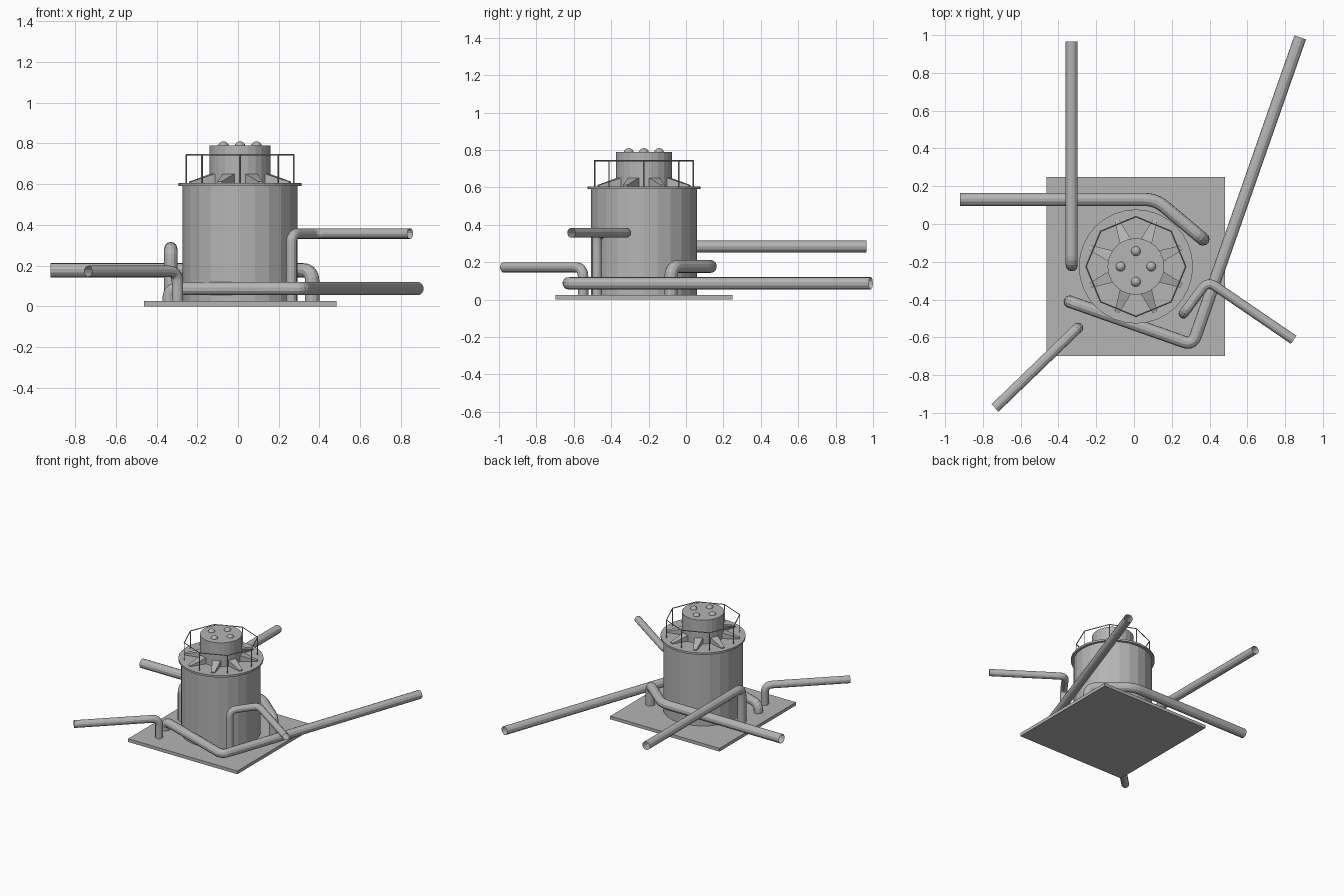
import bpy, bmesh, math
from mathutils import Vector, Matrix

if "Cube" in bpy.data.objects:
    bpy.data.objects.remove(bpy.data.objects["Cube"])

CX, CY = 0.01, -0.225          # tank axis
PLATE_TOP = 0.025

grey = bpy.data.materials.new("plain grey")
grey.diffuse_color = (0.46, 0.46, 0.46, 1)
grey.use_nodes = True
grey.node_tree.nodes["Principled BSDF"].inputs["Base Color"].default_value = grey.diffuse_color


def add_mesh(name, bm):
    bmesh.ops.recalc_face_normals(bm, faces=bm.faces)
    me = bpy.data.meshes.new(name)
    bm.to_mesh(me)
    bm.free()
    me.materials.append(grey)
    ob = bpy.data.objects.new(name, me)
    bpy.context.collection.objects.link(ob)
    return ob


def cylinder(name, r, z0, z1, sides):
    bm = bmesh.new()
    bmesh.ops.create_cone(bm, cap_ends=True, segments=sides, radius1=r, radius2=r, depth=z1 - z0,
                          matrix=Matrix.Translation((CX, CY, (z0 + z1) / 2)))
    return add_mesh(name, bm)


def fillet(points, bend, steps=5):
    """Round the inner corners of a polyline with quadratic bends."""
    pts = [Vector(p) for p in points]
    out = [pts[0]]
    for a, b, c in zip(pts, pts[1:], pts[2:]):
        p = b + (a - b).normalized() * bend
        q = b + (c - b).normalized() * bend
        for i in range(steps + 1):
            t = i / steps
            out.append(p * (1 - t) ** 2 + b * 2 * t * (1 - t) + q * t * t)
    return out + [pts[-1]]


def tube(name, points, r, res=4, cyclic=False, caps=False):
    cu = bpy.data.curves.new(name, 'CURVE')
    cu.dimensions = '3D'
    cu.bevel_depth = r
    cu.bevel_resolution = res
    cu.use_fill_caps = caps
    sp = cu.splines.new('POLY')
    sp.points.add(len(points) - 1)
    for p, co in zip(sp.points, points):
        p.co = (*co, 1)
    sp.use_cyclic_u = cyclic
    sp.use_smooth = False
    tmp = bpy.data.objects.new(name + "_path", cu)
    bpy.context.collection.objects.link(tmp)
    me = bpy.data.meshes.new_from_object(tmp.evaluated_get(bpy.context.evaluated_depsgraph_get()))
    bpy.data.objects.remove(tmp)
    me.name = name
    me.materials.clear()
    me.materials.append(grey)
    ob = bpy.data.objects.new(name, me)
    bpy.context.collection.objects.link(ob)
    return ob


# base plate
bm = bmesh.new()
bmesh.ops.create_cube(bm, size=1, matrix=Matrix.Translation((0.01, -0.225, PLATE_TOP / 2))
                      @ Matrix.Diagonal((0.945, 0.945, PLATE_TOP, 1)))
add_mesh("base_plate", bm)

# tank, flange and upper drum
cylinder("tank", 0.283, PLATE_TOP, 0.592, 24)
cylinder("flange", 0.302, 0.59, 0.605, 32)
cylinder("upper_drum", 0.15, 0.605, 0.79, 24)

# four bolt domes on the drum
bm = bmesh.new()
for k in range(4):
    a = k * math.pi / 2
    bmesh.ops.create_uvsphere(bm, u_segments=12, v_segments=8, radius=0.027, matrix=Matrix.Translation(
        (CX + 0.081 * math.cos(a), CY + 0.081 * math.sin(a), 0.783)))
add_mesh("bolt_domes", bm)

# eight tapered gussets around the drum
bm = bmesh.new()
for k in range(8):
    rot = Matrix.Translation((CX, CY, 0.6)) @ Matrix.Rotation(math.radians(22.5 + 45 * k), 4, 'Z')
    profile = [(0.14, 0.032, 0), (0.265, 0.012, 0), (0.265, 0.012, 0.012), (0.14, 0.032, 0.052)]
    near = [bm.verts.new(rot @ Vector((x, -y, z))) for x, y, z in profile]
    far = [bm.verts.new(rot @ Vector((x, y, z))) for x, y, z in profile]
    bm.faces.new(near)
    bm.faces.new(far[::-1])
    for i in range(4):
        j = (i + 1) % 4
        bm.faces.new((near[i], far[i], far[j], near[j]))
add_mesh("gussets", bm)

# octagonal railing
ring = [(CX + 0.264 * math.cos(k * math.pi / 4), CY + 0.264 * math.sin(k * math.pi / 4)) for k in range(8)]
tube("rail", [(x, y, 0.743) for x, y in ring], 0.004, 0, cyclic=True)
for x, y in ring:
    tube("rail_post", [(x, y, 0.6), (x, y, 0.743)], 0.004, 0, caps=True)

# pipes: radius, height, bend, plan points from riser to open end
pipes = {
    "back_pipe": (0.035, 0.177, 0.06, [(0.365, -0.08), (0.115, 0.13), (-0.92, 0.13)]),
    "left_pipe": (0.032, 0.284, 0.05, [(-0.33, -0.218), (-0.33, 0.965)]),
    "right_pipe": (0.026, 0.357, 0.05, [(0.262, -0.475), (0.39, -0.302), (0.845, -0.613)]),
    "front_left_pipe": (0.028, 0.172, 0.055, [(-0.297, -0.55), (-0.736, -0.974)]),
    "front_pipe": (0.033, 0.087, 0.05, [(-0.338, -0.412), (0.31, -0.64), (0.88, 0.988)]),
}
for name, (r, h, bend, plan) in pipes.items():
    path = [(*plan[0], 0.01)] + [(x, y, h) for x, y in plan]
    tube(name, fillet(path, bend), r)
